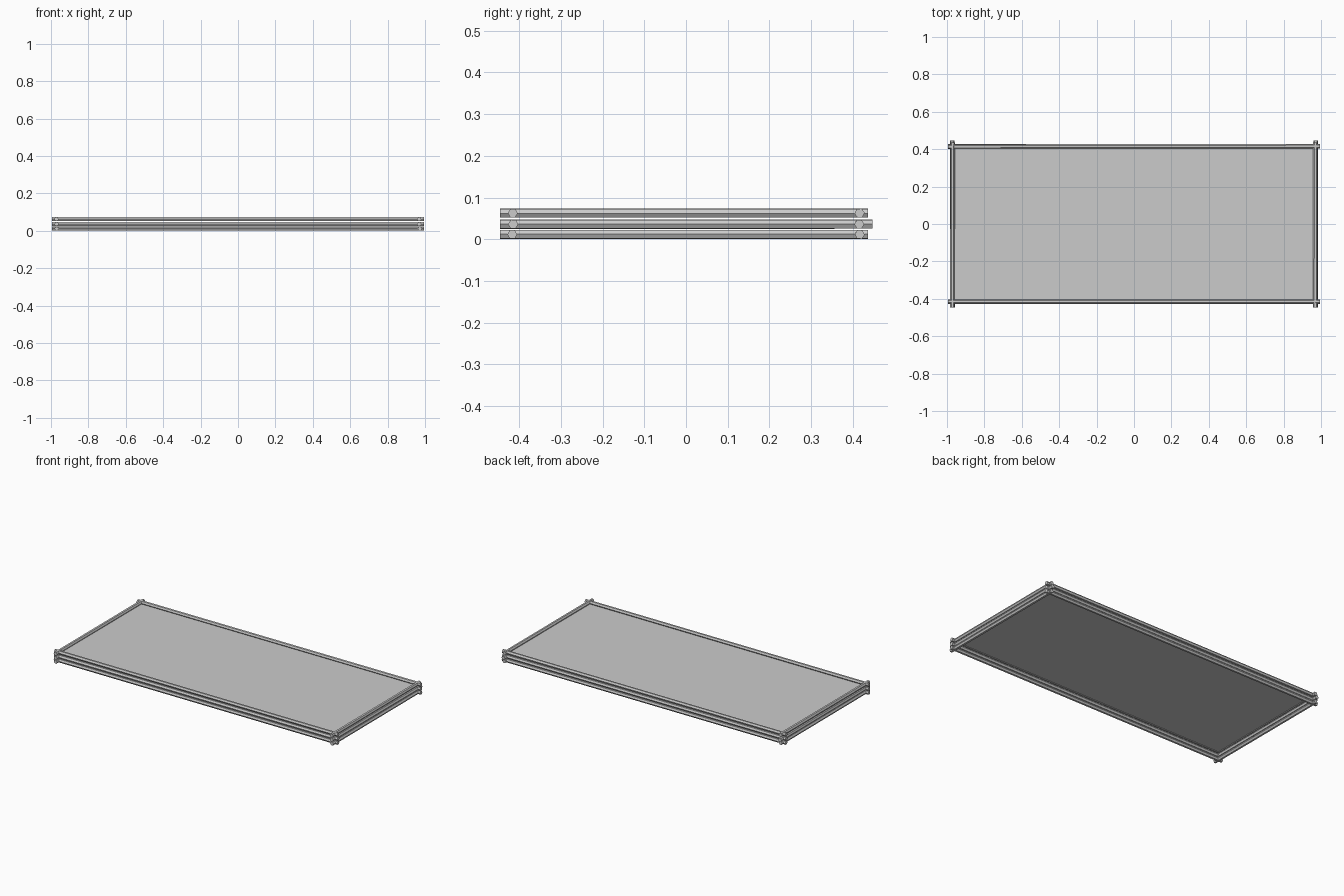
import bpy
import math
import random
from mathutils import Vector

random.seed(4)

cube = bpy.data.objects.get("Cube")
if cube:
    bpy.data.objects.remove(cube, do_unlink=True)

# Single grey used for timber and fill
grey = bpy.data.materials.new("light_grey")
grey.use_nodes = True
grey.diffuse_color = (0.6, 0.6, 0.6, 1)
grey.node_tree.nodes["Principled BSDF"].inputs["Base Color"].default_value = (0.6, 0.6, 0.6, 1)

RADIUS = 0.0122
SIDES = 6


def log(name, start, end):
    """Six-sided, slightly uneven log between two points."""
    start, end = Vector(start), Vector(end)
    axis = (end - start).normalized()
    across = axis.cross(Vector((0, 0, 1))).normalized()
    up = across.cross(axis)
    roll = math.radians(random.uniform(-6, 6))
    verts = []
    for centre in (start, end):
        r = RADIUS * random.uniform(0.96, 1.0)
        for i in range(SIDES):
            a = roll + math.tau * i / SIDES
            verts.append(centre + r * (math.cos(a) * across + math.sin(a) * up))
    faces = [(i, (i + 1) % SIDES, SIDES + (i + 1) % SIDES, SIDES + i) for i in range(SIDES)]
    faces += [tuple(reversed(range(SIDES))), tuple(range(SIDES, 2 * SIDES))]
    mesh = bpy.data.meshes.new(name)
    mesh.from_pydata(verts, [], faces)
    mesh.materials.append(grey)
    obj = bpy.data.objects.new(name, mesh)
    bpy.context.collection.objects.link(obj)


def wobble():
    return random.uniform(-0.002, 0.002)


# Three stacked courses of logs crossing at the corners
for course, z in (("bottom", 0.0115), ("middle", 0.0360), ("top", 0.0625)):
    for side, y in (("front", -0.415), ("back", 0.415)):
        log(f"{course}_{side}_log",
            (-0.995, y + wobble(), z), (0.995, y + wobble(), z))
    reach = 0.447 if course == "middle" else 0.437
    for side, x in (("right", -0.97), ("left", 0.97)):
        log(f"{course}_{side}_log",
            (x + wobble(), -0.446, z), (x + wobble(), reach, z))

# Flat fill sheet held inside the top course
bpy.ops.mesh.primitive_plane_add(size=1, location=(0, 0, 0.055))
fill = bpy.context.object
fill.name = "fill_sheet"
fill.scale = (1.94, 0.83, 1)
fill.data.materials.append(grey)
